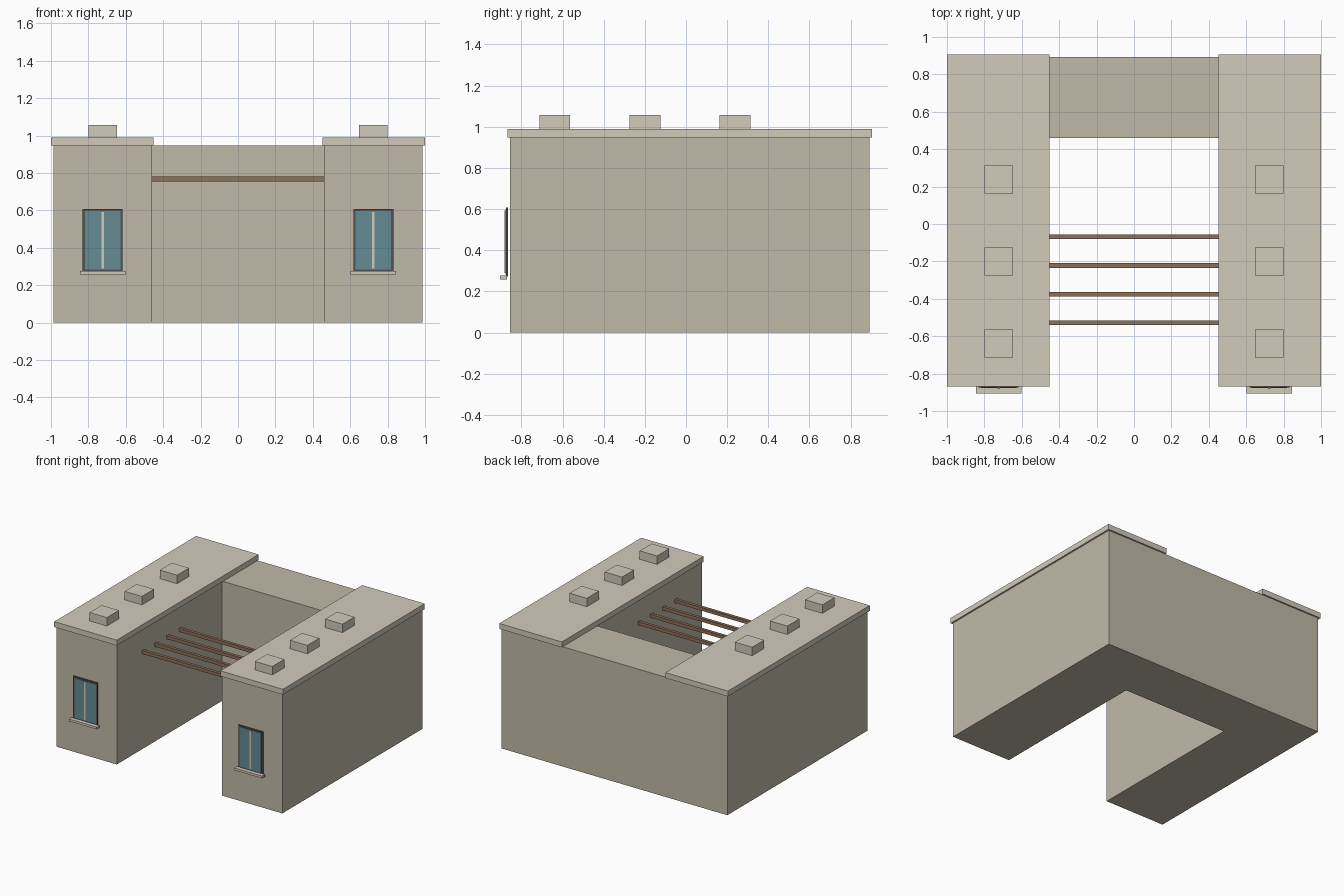
import bpy, bmesh

if "Cube" in bpy.data.objects:
    bpy.data.objects.remove(bpy.data.objects["Cube"])


def material(name, r, g, b):
    m = bpy.data.materials.new(name)
    m.diffuse_color = (r, g, b, 1)
    m.use_nodes = True
    m.node_tree.nodes["Principled BSDF"].inputs["Base Color"].default_value = m.diffuse_color
    return m


WALL = material("wall_stone", 0.53, 0.49, 0.39)
ROOF = material("roof_stone", 0.65, 0.60, 0.50)
WOOD = material("wood", 0.27, 0.16, 0.10)
FRAME = material("dark_frame", 0.08, 0.09, 0.10)
GLASS = material("glass", 0.13, 0.26, 0.30)


def finish(bm, name, mat):
    bmesh.ops.recalc_face_normals(bm, faces=bm.faces)
    me = bpy.data.meshes.new(name)
    bm.to_mesh(me)
    bm.free()
    me.materials.append(mat)
    ob = bpy.data.objects.new(name, me)
    bpy.context.collection.objects.link(ob)
    return ob


def box(name, x, y, z, mat, mirror=False):
    """Box from (min, max) ranges, optionally mirrored across x = 0."""
    bm = bmesh.new()
    bmesh.ops.create_cube(bm, size=1)
    for v in bm.verts:
        for i, (lo, hi) in enumerate((x, y, z)):
            v.co[i] = hi if v.co[i] > 0 else lo
    ob = finish(bm, name, mat)
    if mirror:
        ob.modifiers.new("mirror", 'MIRROR')
    return ob


# U-shaped building body: two wings and a rear block
plan = [(-0.987, -0.856), (-0.461, -0.856), (-0.461, 0.461), (0.461, 0.461),
        (0.461, -0.856), (0.987, -0.856), (0.987, 0.893), (-0.987, 0.893)]
bm = bmesh.new()
base = bm.faces.new([bm.verts.new((x, y, 0)) for x, y in plan])
ext = bmesh.ops.extrude_face_region(bm, geom=[base], use_keep_orig=True)
top = [g for g in ext["geom"] if isinstance(g, bmesh.types.BMVert)]
bmesh.ops.translate(bm, verts=top, vec=(0, 0, 0.947))
finish(bm, "building_body", WALL)

# Overhanging roof slabs on the wings
box("roof_slab", (0.453, 1.0), (-0.868, 0.905), (0.947, 0.99), ROOF, True)

# Raised roof vents, three per wing
for i, y in enumerate((-0.638, -0.200, 0.239)):
    box(f"roof_vent_{i + 1}", (0.648, 0.799), (y - 0.075, y + 0.075),
        (0.99, 1.057), ROOF, True)

# Wooden beams spanning the courtyard
for i in range(4):
    y = -0.528 + i * 0.153
    box(f"courtyard_beam_{i + 1}", (-0.461, 0.461), (y - 0.0125, y + 0.0125),
        (0.755, 0.781), WOOD)

# Front windows: frame panel, glass, centre bar and sill
cx = 0.7235
box("window_frame", (cx - 0.107, cx + 0.107), (-0.874, -0.866), (0.272, 0.608), FRAME, True)
box("window_glass", (cx - 0.094, cx + 0.094), (-0.878, -0.870), (0.283, 0.597), GLASS, True)
box("window_bar", (cx - 0.006, cx + 0.006), (-0.881, -0.872), (0.290, 0.592), ROOF, True)
box("window_sill", (cx - 0.121, cx + 0.121), (-0.905, -0.869), (0.258, 0.276), ROOF, True)
